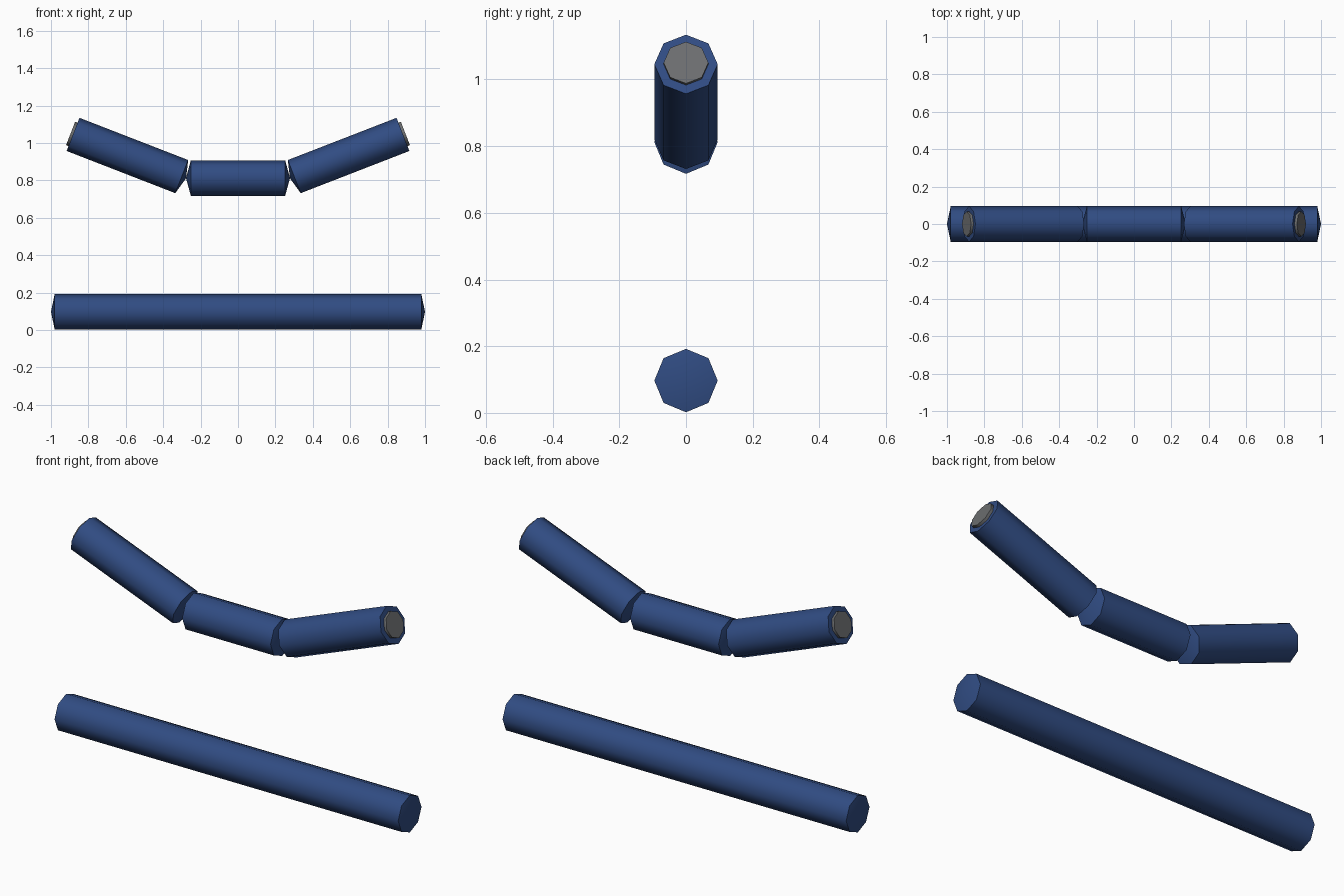
import bpy, bmesh, math
from mathutils import Matrix, Vector

if "Cube" in bpy.data.objects:
    bpy.data.objects.remove(bpy.data.objects["Cube"])


def material(name, rgb):
    m = bpy.data.materials.new(name)
    m.diffuse_color = (*rgb, 1)
    m.use_nodes = True
    m.node_tree.nodes["Principled BSDF"].inputs["Base Color"].default_value = m.diffuse_color
    return m


BLUE = material("blue", (0.03, 0.072, 0.225))
GREY = material("grey", (0.15, 0.155, 0.16))
R = 0.095


def rod(name, a, b, radius, mat, tip_a=0.0, tip_b=0.0):
    """Eight-sided rod from a to b, with shallow pointed caps of given height."""
    a, b = Vector(a), Vector(b)
    d = (b - a).normalized()
    side = Vector((0, 1, 0))
    up = d.cross(side)
    bm = bmesh.new()
    rings = []
    for p in (a, b):
        rings.append([bm.verts.new(p + radius * (math.cos(t) * side + math.sin(t) * up))
                      for t in (i * math.pi / 4 for i in range(8))])
    for i in range(8):
        j = (i + 1) % 8
        bm.faces.new((rings[0][i], rings[0][j], rings[1][j], rings[1][i]))
    for ring, p, h in ((rings[0], a, -tip_a), (rings[1], b, tip_b)):
        apex = bm.verts.new(p + d * h)
        for i in range(8):
            bm.faces.new((ring[i], ring[(i + 1) % 8], apex))
    bmesh.ops.recalc_face_normals(bm, faces=bm.faces)
    me = bpy.data.meshes.new(name)
    bm.to_mesh(me)
    bm.free()
    me.materials.append(mat)
    ob = bpy.data.objects.new(name, me)
    bpy.context.collection.objects.link(ob)
    bpy.ops.object.select_all(action='DESELECT')
    ob.select_set(True)
    bpy.context.view_layer.objects.active = ob
    bpy.ops.object.shade_smooth_by_angle(angle=math.radians(50))
    return ob


# Long straight bar at the bottom
rod("lower_bar", (-0.98, 0, 0.097), (0.98, 0, 0.097), R, BLUE, 0.02, 0.02)

# Level middle of the upper handle
rod("handle_middle", (-0.252, 0, 0.812), (0.252, 0, 0.812), R, BLUE, 0.026, 0.026)

# Raised arms with grey end discs, one each side
for s, label in ((-1, "left"), (1, "right")):
    inner = Vector((s * 0.301, 0, 0.820))
    outer = Vector((s * 0.882, 0, 1.0455))
    d = (outer - inner).normalized()
    rod(label + "_arm", inner, outer, R, BLUE, 0.025, 0)
    rod(label + "_end_disc", outer - d * 0.01, outer + d * 0.014, 0.067, GREY)
